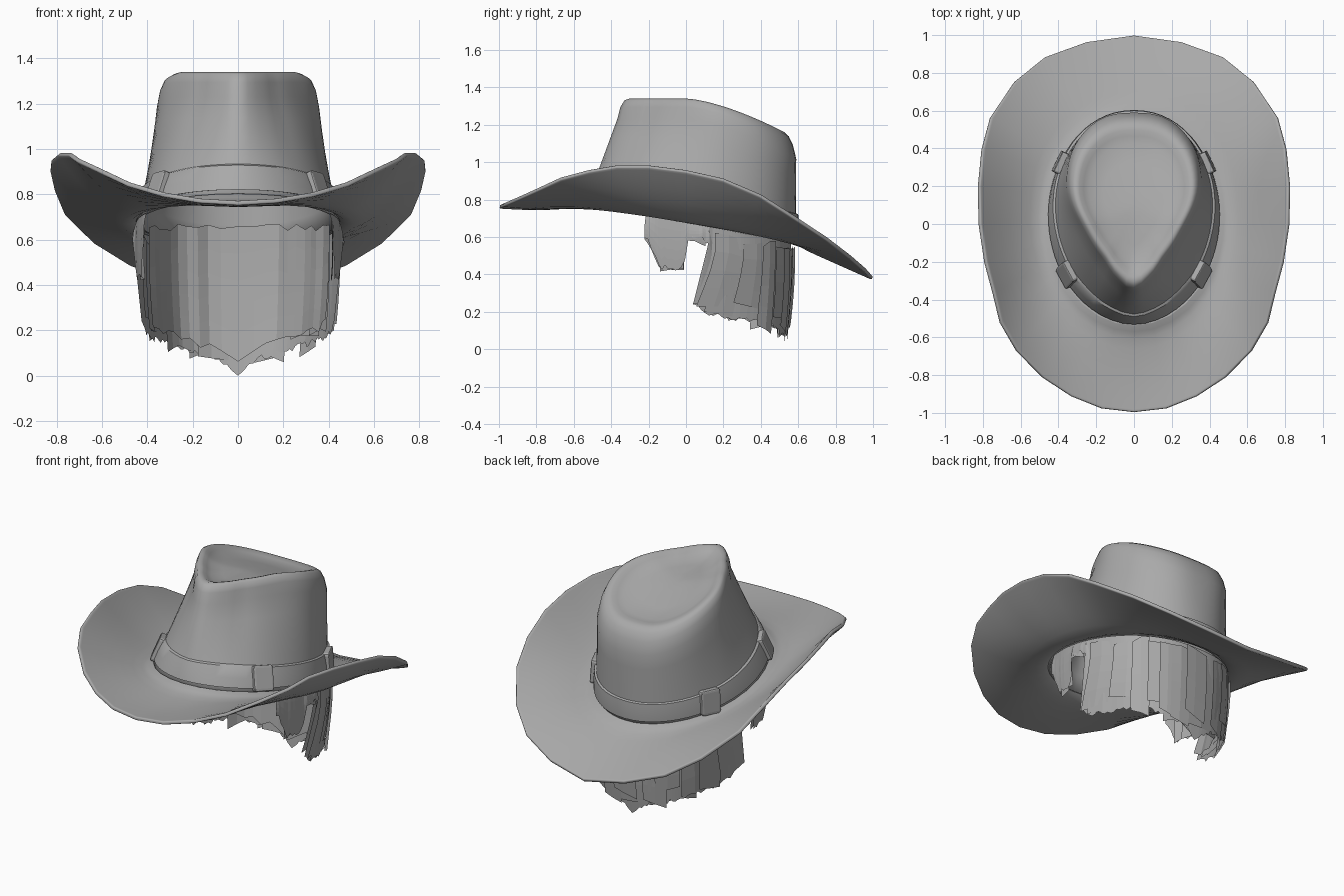
import bpy, math, random
from mathutils import Vector, Matrix

if "Cube" in bpy.data.objects:
    bpy.data.objects.remove(bpy.data.objects["Cube"])

random.seed(4)
CY = 0.1            # pole that every hat outline is measured around

felt = bpy.data.materials.new("plain_grey")
felt.diffuse_color = (0.4, 0.4, 0.4, 1)
felt.use_nodes = True
felt.node_tree.nodes["Principled BSDF"].inputs["Base Color"].default_value = felt.diffuse_color


def make(name, verts, faces, smooth=None):
    me = bpy.data.meshes.new(name)
    me.from_pydata([tuple(v) for v in verts], [], faces)
    me.materials.append(felt)
    ob = bpy.data.objects.new(name, me)
    bpy.context.collection.objects.link(ob)
    if smooth:
        bpy.ops.object.select_all(action='DESELECT')
        bpy.context.view_layer.objects.active = ob
        ob.select_set(True)
        bpy.ops.object.shade_smooth_by_angle(angle=math.radians(smooth))
    return ob


def loft(name, rings, smooth, cap=False):
    n = len(rings[0])
    verts = [p for r in rings for p in r]
    faces = [(k * n + i, k * n + (i + 1) % n, (k + 1) * n + (i + 1) % n, (k + 1) * n + i)
             for k in range(len(rings) - 1) for i in range(n)]
    if cap:
        verts.append(sum((Vector(p) for p in rings[-1]), Vector()) / n)
        k = (len(rings) - 1) * n
        faces += [(k + i, k + (i + 1) % n, len(verts) - 1) for i in range(n)]
    return make(name, verts, faces, smooth)


def polar(points):
    """Mirror a half outline and return a smooth function of angle -> (radius, z), and its angles."""
    full = points + [(-p[0],) + p[1:] for p in points if p[0] > 0.001]
    key = sorted((math.atan2(p[1] - CY, p[0]), math.hypot(p[0], p[1] - CY),
                  p[2] if len(p) > 2 else 0) for p in full)
    corners = [k[0] for k in key]
    tau = 2 * math.pi
    key = ([(k[0] - tau, k[1], k[2]) for k in key[-3:]] + key +
           [(k[0] + tau, k[1], k[2]) for k in key[:3]])

    def f(a):
        a = (a + math.pi) % tau - math.pi
        j = next(i for i in range(1, len(key) - 2) if key[i][0] <= a + 1e-9 and a < key[i + 1][0])
        k0, k1, k2, k3 = key[j - 1:j + 3]
        h = k2[0] - k1[0]
        t = (a - k1[0]) / h
        out = []
        for c in (1, 2):
            m1 = (k2[c] - k0[c]) / (k2[0] - k0[0]) * h
            m2 = (k3[c] - k1[c]) / (k3[0] - k1[0]) * h
            out.append((2*t**3 - 3*t*t + 1) * k1[c] + (t**3 - 2*t*t + t) * m1
                       + (3*t*t - 2*t**3) * k2[c] + (t**3 - t*t) * m2)
        return out
    return f, corners


def base_z(y):
    return 0.775 - 0.185 * (y + 0.5)


def rim_z(y):
    return 1.34 - 0.47 * max(0, y) ** 1.5


edge, corners = polar([(0, 1, .39), (.25, .965, .43), (.47, .885, .50), (.63, .755, .60), (.755, .566, .725),
                       (.797, .4, .83), (.815, .2, .915), (.81, 0, .96), (.78, -.2, .985), (.735, -.37, .985),
                       (.70, -.52, .96), (.615, -.67, .92), (.48, -.81, .855), (.33, -.91, .81),
                       (.17, -.975, .782), (0, -.995, .772)])
foot = polar([(.45 * math.cos(a), .027 + .56 * math.sin(a))
              for a in [math.pi * (i / 16 - .5) for i in range(17)]])[0]
tear = polar([(0, .545), (.15, .52), (.265, .42), (.325, .22), (.26, 0), (.16, -.16), (.08, -.27), (0, -.325)])[0]


def at(a, r, z=0):
    return Vector((r * math.cos(a), CY + r * math.sin(a), z))


def crown_base(a):
    p = at(a, foot(a)[0])
    p.z = base_z(p.y)
    return p


def crown_top(a, s, dz):
    p = at(a, tear(a)[0] * s)
    p.z = rim_z(p.y) + dz
    return p


SHOULDER = (1.1, -.11)


def wall(a, h, off=0):
    p, q = crown_base(a), crown_top(a, *SHOULDER)
    return p.lerp(q, h / (q.z - p.z)) + Vector((math.cos(a), math.sin(a), 0)) * off


# Brim: swept from its rolled edge in to the crown, with a soft rise where they meet
def brim_point(a, t):
    p, (r, z) = crown_base(a), edge(a)
    o = p.lerp(at(a, r, z), t)
    o.z = p.z + (z - p.z) * t ** (1 + .6 * abs(math.cos(a)))
    o.z -= .012 * math.sin(math.pi * t) * max(0, -math.sin(a))
    o.z += .025 * max(0, 1 - t / .2) ** 2
    return o


brim = loft("brim", [[brim_point(a, t) for a in corners]
                     for t in (1, .97, .88, .74, .58, .42, .28, .16, .08, 0)], 50)
m = brim.modifiers.new("thickness", 'SOLIDIFY')
m.thickness, m.offset = .02, -1
b = brim.modifiers.new("rounded_edge", 'BEVEL')
b.width, b.segments, b.limit_method = .006, 2, 'ANGLE'

# Crown: oval at the brim, teardrop at the top, with a sunken centre
A = [2 * math.pi * i / 64 - math.pi / 2 for i in range(64)]
rings = [[crown_base(a).lerp(crown_top(a, *SHOULDER), u) for a in A] for u in (0, .2, .4, .6, .8, 1)]
rings += [[crown_top(a, s, dz) for a in A] for s, dz in
          ((1.06, -.045), (1.01, -.01), (.95, 0), (.89, -.006), (.82, -.022), (.73, -.04), (.5, -.055), (.2, -.06))]
crown = loft("crown", rings, 60, cap=True)
m = crown.modifiers.new("thickness", 'SOLIDIFY')
m.thickness, m.offset = .015, -1

# Hat band
loft("hat_band", [[wall(a, h, o) for a in A] for h, o in
                  ((.04, .0), (.04, .014), (.09, .016), (.148, .012), (.153, .0))], 40)

# Four band loops
for i, deg in enumerate((30, 150, -46, -134)):
    a = math.radians(deg)
    lo, hi = wall(a, .02, .014), wall(a, .165, .014)
    up = (hi - lo).normalized()
    tan = (wall(a + .05, .08) - wall(a - .05, .08)).normalized()
    out = tan.cross(up).normalized()
    tan = up.cross(out)
    bpy.ops.mesh.primitive_cube_add(size=1)
    ob = bpy.context.object
    ob.name = "band_loop_%d" % (i + 1)
    ob.data.materials.append(felt)
    rot = Matrix((out, tan, up)).transposed().to_4x4()
    ob.matrix_world = Matrix.Translation((lo + hi) / 2) @ rot @ Matrix.Diagonal((.04, .12, .145, 1))
    b = ob.modifiers.new("soft", 'BEVEL')
    b.width, b.segments = .1, 2

# Hair: length by angle from the back, short above the ears, sideburns in front
LENGTH = [(0, 0), (8, .06), (25, .10), (60, .15), (72, .18), (80, .23), (82, .56),
          (94, .58), (97, .42), (111, .42), (119, .58), (180, .6)]


def hair_end(s):
    s = abs(s)
    for (s0, z0), (s1, z1) in zip(LENGTH, LENGTH[1:]):
        if s <= s1:
            return z0 + (z1 - z0) * (s - s0) / (s1 - s0)


def hair_point(s, t, top, end, scale):
    r = math.radians(s)
    z = top + (end - top) * t
    k = scale * (.915 + .22 * (z - .1)) * (1 - .05 * (1 - t) ** 2)
    x = .455 * math.copysign(abs(math.sin(r)) ** .8, math.sin(r)) * k
    y = .05 + .53 * math.cos(r) * k
    sweep = min(1, max(0, (.52 - z) / .28))       # locks beside the neck sweep forward
    if abs(s) < 90:
        y -= .1 * sweep ** 1.3 * min(1, max(0, (abs(s) - 40) / 40))
    return Vector((x, y, z))


def hair_top(s):
    return base_z(.05 + .53 * math.cos(math.radians(s))) - .005


def sheet(name, cols, rows=5):
    """cols: list of (angle, top, end, scale)."""
    verts = [hair_point(s, j / rows, tp, en, sc) for s, tp, en, sc in cols for j in range(rows + 1)]
    n = rows + 1
    return make(name, verts, [(i * n + j, i * n + j + 1, (i + 1) * n + j + 1, (i + 1) * n + j)
                              for i in range(len(cols) - 1) for j in range(rows)])


sheet("hair_shell", [(s, hair_top(s), hair_end(s) + (random.uniform(0, .03) if s else 0), 1)
                     for s in range(-120, 121, 2)])
sheet("hair_lining", [(s, .66 + random.uniform(-.02, .01), hair_end(s) + .03 + random.uniform(0, .04),
                       .91 + random.uniform(-.015, .015)) for s in range(-77, 78, 7)])

# Loose overlapping locks
centres = [-108, -101, 101, 108, -88, 88] + [-70 + 140 * i / 29 for i in range(30)]
for i, c in enumerate(centres):
    w = random.uniform(6, 10) if abs(c) < 76 else 4
    sc = random.uniform(.95, 1.045)
    end = max(hair_end(c), .03) + random.uniform(-.02, .1 if abs(c) < 84 else .02)
    slant = random.uniform(-.025, .025)
    sheet("hair_lock_%02d" % (i + 1),
          [(c + w * f, hair_top(c) - random.uniform(.01, .05), max(.005, end + slant * f), sc + .012 * f)
           for f in (-1, 0, 1)], 4)
